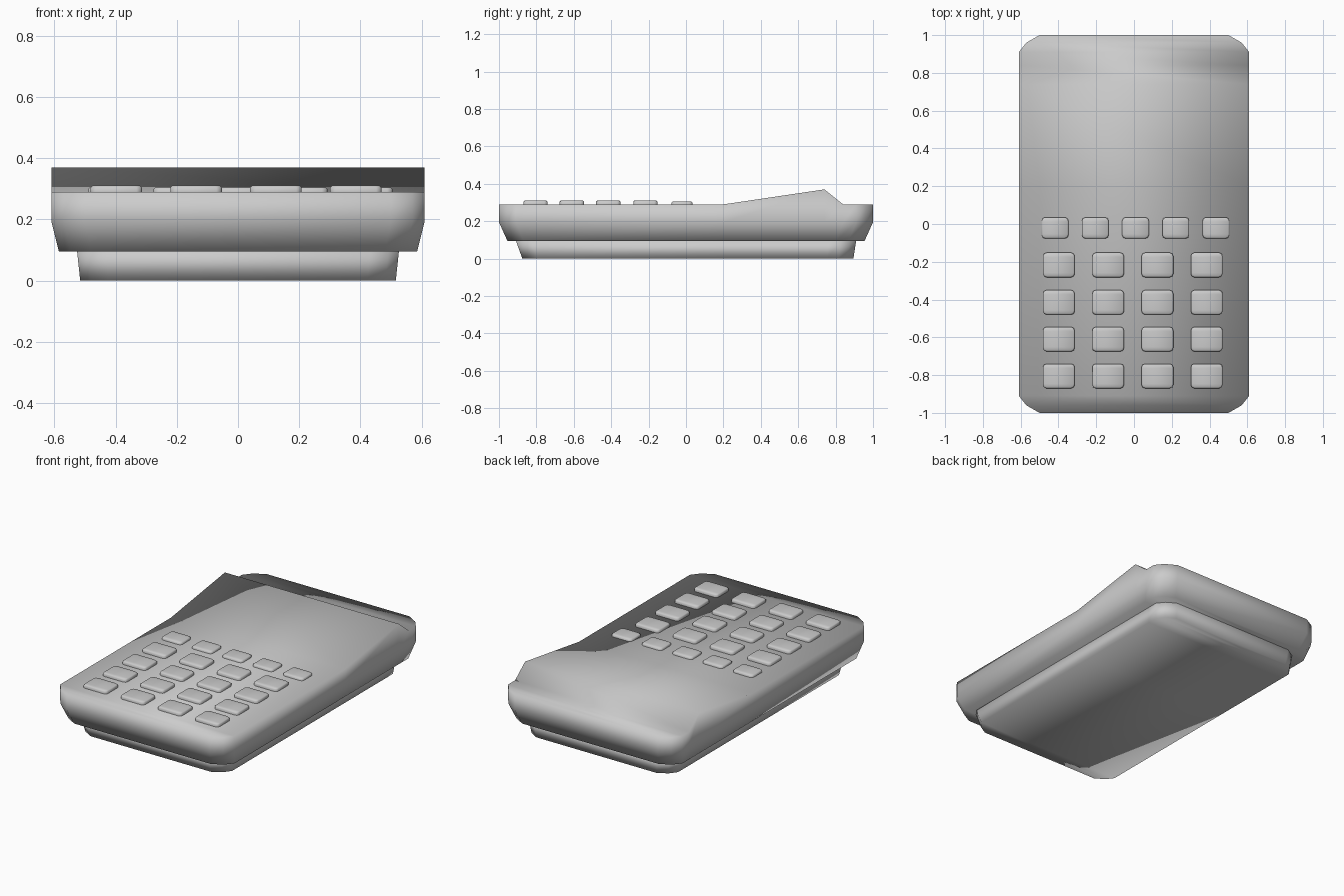
import bpy

if "Cube" in bpy.data.objects:
    bpy.data.objects.remove(bpy.data.objects["Cube"])

# Right half of the casing outline, front to back, with the top height at each point
HALF = [(0.50, -1.0, 0.29), (0.57, -0.96, 0.29), (0.61, -0.91, 0.29),
        (0.61, 0.20, 0.29), (0.61, 0.74, 0.37), (0.61, 0.84, 0.29),
        (0.61, 0.91, 0.29), (0.57, 0.96, 0.29), (0.50, 1.0, 0.29)]


def loft(name, rings):
    """Skin stacked half-outlines, mirrored over x; caps are strips across x."""
    n = len(rings[0])
    verts, faces = [], []
    for r in rings:
        verts += r + [(-x, y, z) for x, y, z in reversed(r)]
    m = 2 * n
    for k in range(len(rings) - 1):
        for i in range(m):
            j = (i + 1) % m
            faces.append((k * m + i, k * m + j, (k + 1) * m + j, (k + 1) * m + i))
    t = (len(rings) - 1) * m
    for i in range(n - 1):
        a, b, c, d = i, i + 1, m - 2 - i, m - 1 - i
        faces.append((t + a, t + b, t + c, t + d))
        faces.append((d, c, b, a))
    mesh = bpy.data.meshes.new(name)
    mesh.from_pydata(verts, [], faces)
    mesh.shade_smooth()
    ob = bpy.data.objects.new(name, mesh)
    bpy.context.collection.objects.link(ob)
    return ob


def ring(sx, y0, y1, z):
    """Scaled outline running from y0 to y1 at height z."""
    return [(x * sx, y0 + (y + 1) / 2 * (y1 - y0), z) for x, y, _ in HALF]


# Upper casing with raised wedge at the back
loft("casing", [ring(0.959, -0.955, 0.955, 0.095), ring(1, -1, 1, 0.195), HALF])

# Recessed base underneath
loft("base", [ring(0.845, -0.875, 0.895, 0.0), ring(0.862, -0.91, 0.91, 0.097)])


# Keys: chamfered pads, slightly tapered at the top
def key(name, cx, cy, w, d, top):
    def pad(s, z):
        a, b, c = w / 2 - s, d / 2 - s, 0.018
        return [(a - c, -b, z), (a - c * .3, -b + c * .3, z), (a, -b + c, z),
                (a, b - c, z), (a - c * .3, b - c * .3, z), (a - c, b, z)]
    ob = loft(name, [pad(0, 0.27), pad(0, top - 0.006), pad(0.006, top)])
    ob.location = (cx, cy, 0)


for r, y in enumerate((-0.805, -0.61, -0.415, -0.217)):
    for c in range(4):
        key(f"key_{r}_{c}", -0.398 + c * 0.261, y, 0.168, 0.13, 0.31)
for c in range(5):
    key(f"function_key_{c}", -0.418 + c * 0.213, -0.021, 0.142, 0.112, 0.305)
